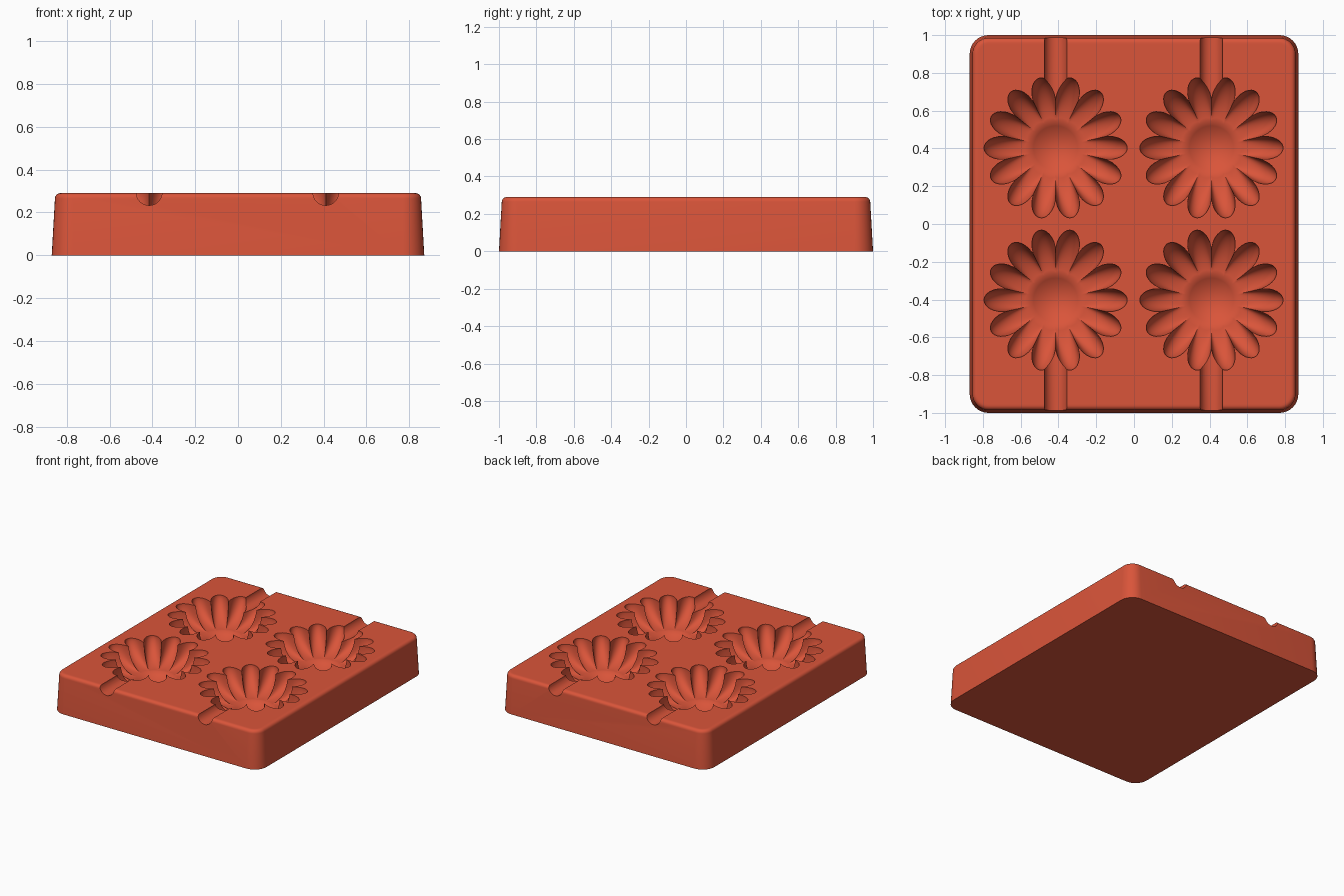
import bpy
import bmesh
from math import sin, cos, pi, radians

TOP = 0.29          # block height
PETALS = 14
STEPS = 14          # samples around each petal
BOWL = 0.14         # radius of the round centre

cube = bpy.data.objects.get("Cube")
if cube:
    bpy.data.objects.remove(cube, do_unlink=True)

red = bpy.data.materials.new("terracotta red")
red.use_nodes = True
color = (0.70, 0.09, 0.042, 1)
red.diffuse_color = color
red.node_tree.nodes["Principled BSDF"].inputs["Base Color"].default_value = color


def loft(name, rings, pole=None):
    """Skin closed rings of points; the start closes on a pole or a flat cap."""
    bm = bmesh.new()
    loops = [[bm.verts.new(p) for p in ring] for ring in rings]
    n = len(loops[0])
    for a, b in zip(loops, loops[1:]):
        for i in range(n):
            j = (i + 1) % n
            bm.faces.new((a[i], a[j], b[j], b[i]))
    if pole:
        tip = bm.verts.new(pole)
        for i in range(n):
            bm.faces.new((tip, loops[0][(i + 1) % n], loops[0][i]))
    else:
        bm.faces.new(loops[0][::-1])
    bm.faces.new(loops[-1])
    bmesh.ops.recalc_face_normals(bm, faces=bm.faces)
    mesh = bpy.data.meshes.new(name)
    bm.to_mesh(mesh)
    bm.free()
    mesh.materials.append(red)
    obj = bpy.data.objects.new(name, mesh)
    bpy.context.collection.objects.link(obj)
    return obj


def rounded_rect(inset, z, segs=8):
    """Rounded rectangle outline, shrunk by an inset."""
    r = 0.10 - inset
    ring = []
    for q, (sx, sy) in enumerate([(1, 1), (-1, 1), (-1, -1), (1, -1)]):
        for k in range(segs + 1):
            a = (q + k / segs) * pi / 2
            ring.append((sx * 0.77 + r * cos(a), sy * 0.90 + r * sin(a), z))
    return ring


def flower_cutter(cx, cy):
    """Daisy-shaped hollow: scalloped petals around a shallow round bowl."""
    count = PETALS * STEPS

    def edge(i):
        u = (i % STEPS) / STEPS * 2 - 1
        return 0.27 + 0.11 * max(0, 1 - u * u) ** 0.75

    def ring(radius, z):
        pts = []
        for i in range(count):
            a = 2 * pi * (i / STEPS - 0.5) / PETALS
            pts.append((cx + radius(i) * cos(a), cy + radius(i) * sin(a), z))
        return pts

    rings = []
    for k in range(1, 7):                       # bowl
        t = k / 6
        rings.append(ring(lambda i: BOWL * t, TOP - 0.16 - 0.05 * (1 - t * t)))
    for k in range(1, 17):                      # petals
        s = sin(k / 17 * pi / 2)
        rings.append(ring(lambda i: BOWL + (edge(i) - BOWL) * s,
                          TOP - 0.16 * (1 - s * s) ** 0.6))
    rings.append(ring(edge, TOP + 0.1))
    return loft("flower_cutter", rings, (cx, cy, TOP - 0.21))


def groove_cutter(x, y0, y1):
    """Round channel running along y."""
    def ring(y):
        return [(x + 0.06 * cos(2 * pi * k / 32), y,
                 TOP + 0.003 + 0.06 * sin(2 * pi * k / 32)) for k in range(32)]
    return loft("groove_cutter", [ring(y0), ring(y1)])


# Block with drafted sides and a softened top edge
sections = [(0, 0), (0.015, TOP - 0.025)]
for k in range(1, 6):
    a = k / 5 * pi / 2
    sections.append((0.015 + 0.025 * (1 - cos(a)), TOP - 0.025 * (1 - sin(a))))
sections.append((0.05, TOP))
mold = loft("mold_block", [rounded_rect(i, z) for i, z in sections])

# Four flower hollows and the channels leading to the front and back edges
cutters = []
for x in (-0.415, 0.41):
    for side in (-1, 1):
        cutters.append(flower_cutter(x, side * 0.403))
        cutters.append(groove_cutter(x, side * 0.625, side * 1.1))

bpy.ops.object.select_all(action="DESELECT")
bpy.context.view_layer.objects.active = mold
mold.select_set(True)
for cutter in cutters:
    cutter.hide_render = True
    cut = mold.modifiers.new("cut", "BOOLEAN")
    cut.operation = "DIFFERENCE"
    cut.solver = "EXACT"
    cut.object = cutter
    bpy.ops.object.modifier_apply(modifier=cut.name)
    bpy.data.objects.remove(cutter, do_unlink=True)

bpy.ops.object.shade_smooth_by_angle(angle=radians(32))
